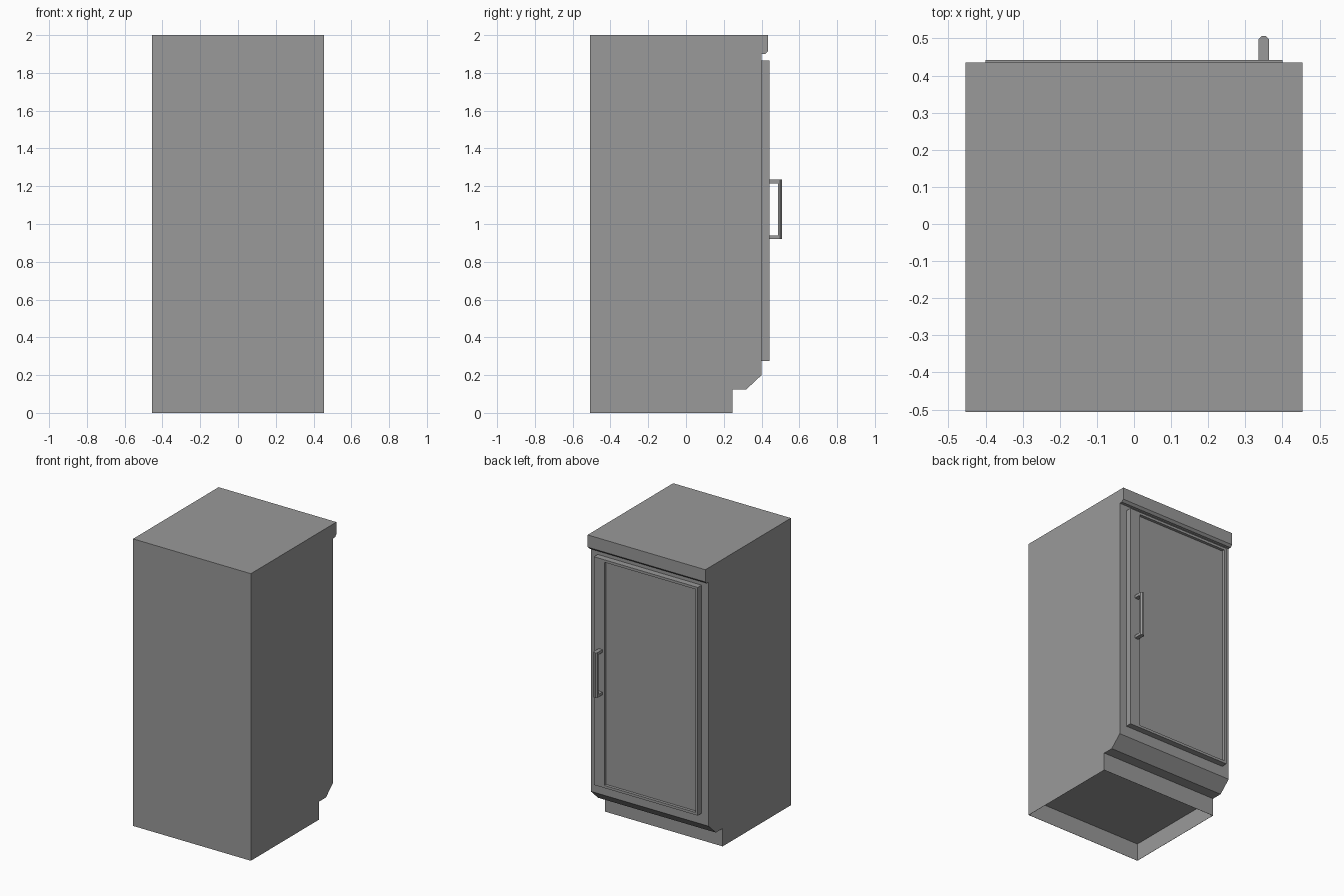
import bpy, bmesh
from mathutils import Vector

if "Cube" in bpy.data.objects:
    bpy.data.objects.remove(bpy.data.objects["Cube"])

# One painted grey finish
grey = bpy.data.materials.new("cabinet grey")
grey.use_nodes = True
COLOUR = (0.32, 0.32, 0.32, 1)
grey.diffuse_color = COLOUR
grey.node_tree.nodes["Principled BSDF"].inputs["Base Color"].default_value = COLOUR


def finish(bm, name):
    bmesh.ops.recalc_face_normals(bm, faces=bm.faces)
    mesh = bpy.data.meshes.new(name)
    bm.to_mesh(mesh)
    bm.free()
    mesh.materials.append(grey)
    obj = bpy.data.objects.new(name, mesh)
    bpy.context.collection.objects.link(obj)
    return obj


def extrude_side_profile(points, x_min, x_max):
    """Solid made from a (y, z) outline swept along x."""
    bm = bmesh.new()
    face = bm.faces.new([bm.verts.new((x_min, y, z)) for y, z in points])
    new = bmesh.ops.extrude_face_region(bm, geom=[face])["geom"]
    moved = [v for v in new if isinstance(v, bmesh.types.BMVert)]
    bmesh.ops.translate(bm, verts=moved, vec=(x_max - x_min, 0, 0))
    bmesh.ops.recalc_face_normals(bm, faces=bm.faces)
    return bm


# Cabinet body: top lip, sloped lower edge and toe recess
BACK, FACE, TOE = -0.507, 0.40, 0.245
TOE_HEIGHT = 0.125
bm = extrude_side_profile([
    (BACK, 0), (TOE, 0), (TOE, TOE_HEIGHT), (0.32, TOE_HEIGHT), (FACE, 0.20),
    (FACE, 1.90), (0.42, 1.90), (0.435, 1.915), (0.435, 2), (BACK, 2)],
    -0.454, 0.454)

# Hollow underside inside the thin plinth walls
under = min(bm.faces, key=lambda f: f.calc_center_median().z)
bmesh.ops.inset_region(bm, faces=[under], thickness=0.002)
new = bmesh.ops.extrude_face_region(bm, geom=[under])["geom"]
bmesh.ops.translate(bm, vec=(0, 0, TOE_HEIGHT - 0.003),
                    verts=[v for v in new if isinstance(v, bmesh.types.BMVert)])
if under.is_valid:
    bmesh.ops.delete(bm, geom=[under], context='FACES')
finish(bm, "cabinet_body")

# Door: slab with a recessed panel, wider margin on the handle side
DOOR_FRONT = 0.442
bm = extrude_side_profile([(FACE, 0.275), (DOOR_FRONT, 0.275),
                           (DOOR_FRONT, 1.865), (FACE, 1.865)], -0.4, 0.4)
front = max(bm.faces, key=lambda f: f.calc_center_median().y)
bmesh.ops.inset_region(bm, faces=[front], thickness=0.025)
for v in front.verts:
    if v.co.x > 0:
        v.co.x = 0.32
new = bmesh.ops.extrude_face_region(bm, geom=[front])["geom"]
bmesh.ops.translate(bm, vec=(0, -0.02, 0),
                    verts=[v for v in new if isinstance(v, bmesh.types.BMVert)])
if front.is_valid:
    bmesh.ops.delete(bm, geom=[front], context='FACES')
finish(bm, "door")

# Handle: U-shaped pull with chamfered outer edges
OUT, LOW, HIGH, BAR = 0.507, 0.92, 1.235, 0.02
bm = extrude_side_profile([
    (DOOR_FRONT, LOW), (OUT, LOW), (OUT, HIGH), (DOOR_FRONT, HIGH),
    (DOOR_FRONT, HIGH - BAR), (OUT - BAR, HIGH - BAR),
    (OUT - BAR, LOW + BAR), (DOOR_FRONT, LOW + BAR)], 0.335, 0.364)
edges = [e for e in bm.edges
         if all(v.co.y > OUT - 0.001 for v in e.verts)
         and abs(e.verts[0].co.z - e.verts[1].co.z) > 0.1]
bmesh.ops.bevel(bm, geom=edges, offset=0.009, segments=1, affect='EDGES')
finish(bm, "door_handle")
